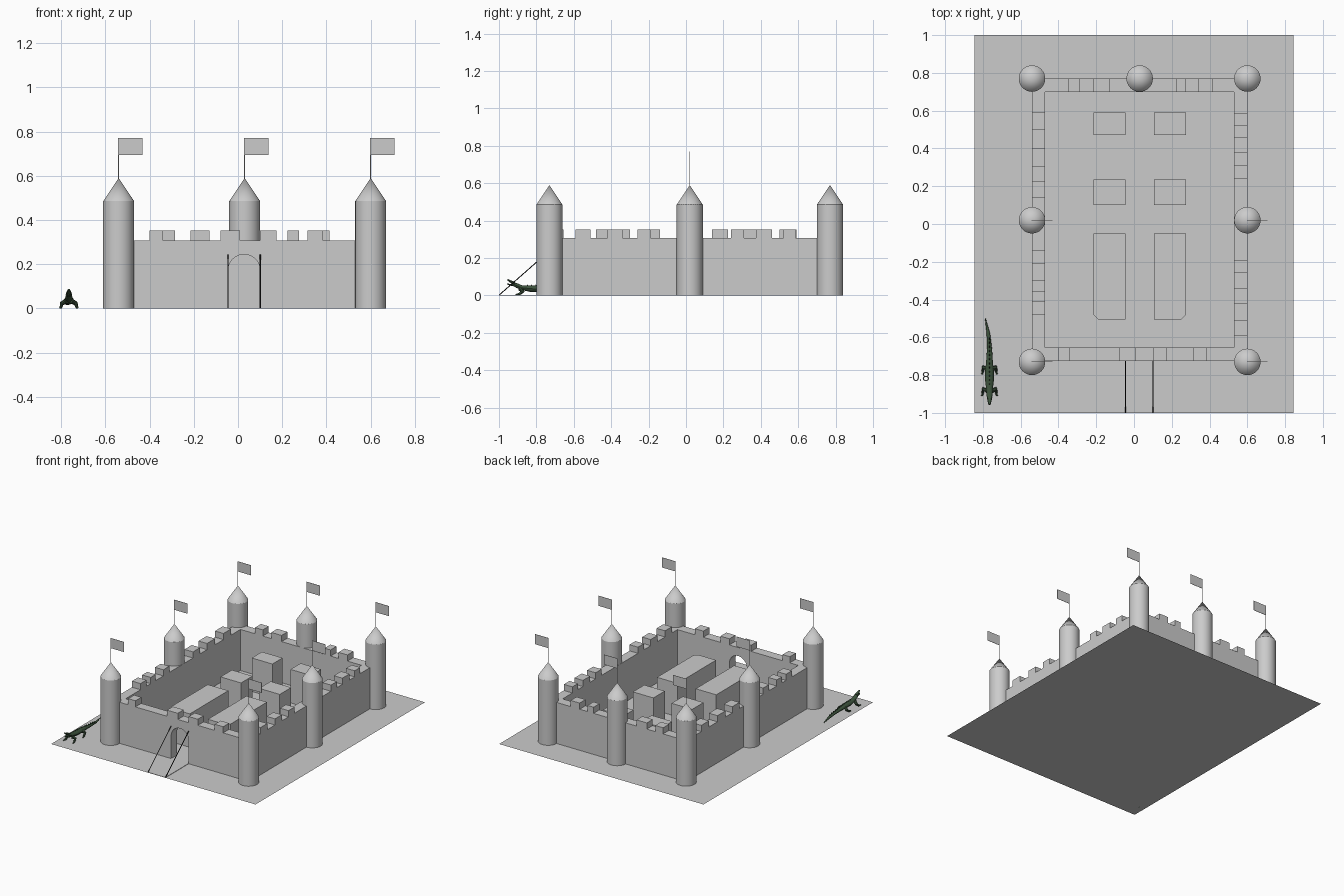
import bpy, bmesh, math
from mathutils import Vector

cube = bpy.data.objects.get("Cube")
if cube:
    bpy.data.objects.remove(cube, do_unlink=True)


def material(name, rgb):
    m = bpy.data.materials.new(name)
    m.use_nodes = True
    m.diffuse_color = (*rgb, 1)
    m.node_tree.nodes["Principled BSDF"].inputs["Base Color"].default_value = (*rgb, 1)
    return m


stone = material("stone grey", (0.6, 0.6, 0.6))
green = material("dark scale green", (0.045, 0.085, 0.045))
black = material("rope black", (0.015, 0.015, 0.015))


def finish(name, bm, mat, smooth=False):
    me = bpy.data.meshes.new(name)
    bm.to_mesh(me)
    bm.free()
    ob = bpy.data.objects.new(name, me)
    bpy.context.collection.objects.link(ob)
    me.materials.append(mat)
    if smooth:
        bpy.ops.object.select_all(action='DESELECT')
        ob.select_set(True)
        bpy.context.view_layer.objects.active = ob
        bpy.ops.object.shade_smooth_by_angle(angle=math.radians(35))
    return ob


def prism(name, outline, start, offset, mat=stone, closed=True):
    """Extrude an outline; to3d lifts it, offset is the extrusion."""
    bm = bmesh.new()
    base = bm.faces.new([bm.verts.new(start(a, b)) for a, b in outline])
    ext = bmesh.ops.extrude_face_region(bm, geom=[base], use_keep_orig=closed)
    bmesh.ops.translate(bm, vec=offset, verts=[v for v in ext["geom"] if isinstance(v, bmesh.types.BMVert)])
    bmesh.ops.recalc_face_normals(bm, faces=bm.faces)
    return finish(name, bm, mat)


def rect(x0, x1, y0, y1):
    return [(x0, y0), (x1, y0), (x1, y1), (x0, y1)]


def box(name, x0, x1, y0, y1, z0, z1, mat=stone, closed=True):
    return prism(name, rect(x0, x1, y0, y1), lambda a, b: (a, b, z0), (0, 0, z1 - z0), mat, closed)


def rod(name, points, radii, mat, sides=8, flat=1.0):
    """Tapered round body swept along a list of points."""
    bm = bmesh.new()
    pts = [Vector(p) for p in points]
    rings = []
    for i, p in enumerate(pts):
        d = (pts[min(i + 1, len(pts) - 1)] - pts[max(i - 1, 0)]).normalized()
        side = d.cross(Vector((0, 0, 1))).normalized()
        up = side.cross(d)
        rings.append([bm.verts.new(p + radii[i] * (side * math.cos(t) + up * flat * math.sin(t)))
                      for t in (k * math.tau / sides for k in range(sides))])
    for r, s in zip(rings, rings[1:]):
        for k in range(sides):
            bm.faces.new((r[k], r[(k + 1) % sides], s[(k + 1) % sides], s[k]))
    bm.faces.new(rings[0])
    bm.faces.new(rings[-1])
    bmesh.ops.recalc_face_normals(bm, faces=bm.faces)
    return finish(name, bm, mat, True)


# Main dimensions
WALL_H, MERLON_H, HOUSE_H = 0.307, 0.353, 0.25
TOWER_H, TIP, R = 0.485, 0.59, 0.07
X0, X1, Y0, Y1, T = -0.54, 0.60, -0.725, 0.77, 0.07
GATE_L, GATE_R = -0.045, 0.10

# Courtyard houses, open underneath
houses = []
for a, b, side in ((-0.215, -0.045, "right"), (0.105, 0.275, "left")):
    houses.append(("back_house_" + side, rect(a, b, 0.47, 0.59)))
    houses.append(("middle_house_" + side, rect(a, b, 0.10, 0.235)))
    c, y0, y1 = 0.025, -0.505, -0.05
    if side == "right":
        hall = [(a + c, y0), (b, y0), (b, y1), (a, y1), (a, y0 + c)]
    else:
        hall = [(a, y0), (b - c, y0), (b, y0 + c), (b, y1), (a, y1)]
    houses.append(("long_hall_" + side, hall))
for name, outline in houses:
    prism(name, outline, lambda a, b: (a, b, 0), (0, 0, HOUSE_H), closed=False)

# Ground sheet with openings beneath the houses
bm = bmesh.new()
edges = []
for loop in [rect(-0.845, 0.845, -1, 1)] + [o for _, o in houses]:
    vs = [bm.verts.new((x, y, 0)) for x, y in loop]
    edges += [bm.edges.new((v, vs[(i + 1) % len(vs)])) for i, v in enumerate(vs)]
bmesh.ops.triangle_fill(bm, use_beauty=True, edges=edges, normal=(0, 0, 1))
bmesh.ops.dissolve_limit(bm, angle_limit=0.01, verts=bm.verts, edges=bm.edges)
finish("ground", bm, stone)

# Curtain walls; the front one has an arched gateway
box("back_wall", X0, X1, Y1 - T, Y1, 0, WALL_H)
box("right_wall", X0, X0 + T, Y0, Y1, 0, WALL_H)
box("left_wall", X1 - T, X1, Y0, Y1, 0, WALL_H)
mid, rad = (GATE_L + GATE_R) / 2, (GATE_R - GATE_L) / 2
arch = [(mid - rad * math.cos(t), 0.172 + rad * math.sin(t)) for t in (k * math.pi / 16 for k in range(17))]
front = [(X0, 0), (GATE_L, 0)] + arch + [(GATE_R, 0), (X1, 0), (X1, WALL_H), (X0, WALL_H)]
prism("front_wall", front, lambda a, b: (a, Y0, b), (0, T, 0))

# Battlements
for a, b in ((-0.40, -0.34), (-0.08, 0.01), (0.10, 0.175), (0.315, 0.385)):
    box("front_merlon", a, b, Y0, Y0 + T, WALL_H, MERLON_H)
for a, b in ((-0.35, -0.285), (-0.215, -0.13), (0.225, 0.275), (0.34, 0.415)):
    box("back_merlon", a, b, Y1 - T, Y1, WALL_H, MERLON_H)
for a, b in ((0.50, 0.59), (0.305, 0.40), (0.14, 0.225), (-0.21, -0.14), (-0.36, -0.30), (-0.48, -0.41)):
    box("right_merlon", X0, X0 + T, a, b, WALL_H, MERLON_H)
for a, b in ((0.52, 0.585), (0.375, 0.46), (0.24, 0.31), (-0.26, -0.19), (-0.42, -0.34), (-0.59, -0.51)):
    box("left_merlon", X1 - T, X1, a, b, WALL_H, MERLON_H)

# Towers with cone roofs and flags
spots = [(x, y) for x in (X0, X1) for y in (-0.73, 0.02, 0.77)] + [(0.03, 0.77)]
for x, y in spots:
    for name, r2, low, high in (("tower", R, 0, TOWER_H), ("tower_roof", 0, TOWER_H, TIP)):
        bm = bmesh.new()
        bmesh.ops.create_cone(bm, cap_ends=True, segments=32, radius1=R, radius2=r2, depth=high - low)
        bmesh.ops.translate(bm, vec=(x, y, (low + high) / 2), verts=bm.verts)
        finish(name, bm, stone, True)
    box("flag_pole", x - 0.002, x + 0.002, y - 0.001, y + 0.001, TIP - 0.01, 0.77)
    box("flag", x, x + 0.108, y - 0.001, y + 0.001, 0.695, 0.77)

# Drawbridge and its ropes
box("drawbridge", GATE_L, GATE_R, -1, Y0, 0, 0.003)
for x in (GATE_L, GATE_R):
    rod("drawbridge_rope", [(x, Y0, 0.243), (x, -0.998, 0.003)], [0.003, 0.003], black, 6)

# Crocodile: body and tail, jaws, legs, back ridge
CX = -0.765
spine = [(CX, -0.925, 0.062), (CX, -0.905, 0.053), (CX, -0.88, 0.042), (CX, -0.83, 0.036),
         (CX, -0.78, 0.035), (CX, -0.73, 0.033), (CX, -0.66, 0.028), (CX - 0.006, -0.58, 0.022),
         (CX - 0.022, -0.50, 0.02)]
rod("crocodile_body", spine, [0.012, 0.016, 0.017, 0.023, 0.023, 0.018, 0.013, 0.009, 0.002], green, 12, 0.75)
rod("crocodile_upper_jaw", [(CX, -0.915, 0.064), (CX, -0.935, 0.073), (CX, -0.955, 0.085)],
    [0.015, 0.011, 0.006], green, 8, 0.6)
rod("crocodile_lower_jaw", [(CX, -0.915, 0.055), (CX, -0.94, 0.057), (CX, -0.957, 0.062)],
    [0.013, 0.009, 0.005], green, 8, 0.5)
for s in (-1, 1):
    for y in (-0.885, -0.77):
        rod("crocodile_leg", [(CX + s * 0.012, y, 0.034), (CX + s * 0.032, y + 0.012, 0.022),
                              (CX + s * 0.036, y - 0.008, 0.006), (CX + s * 0.04, y - 0.026, 0.004)],
            [0.012, 0.01, 0.007, 0.004], green)
for i in range(12):
    y = -0.85 + i * 0.022
    z = 0.054 - max(0, i - 4) * 0.0022
    prism("crocodile_ridge", [(y - 0.006, z - 0.008), (y + 0.008, z - 0.008), (y + 0.004, z + 0.005)],
          lambda a, b: (CX - 0.002, a, b), (0.004, 0, 0), green)
